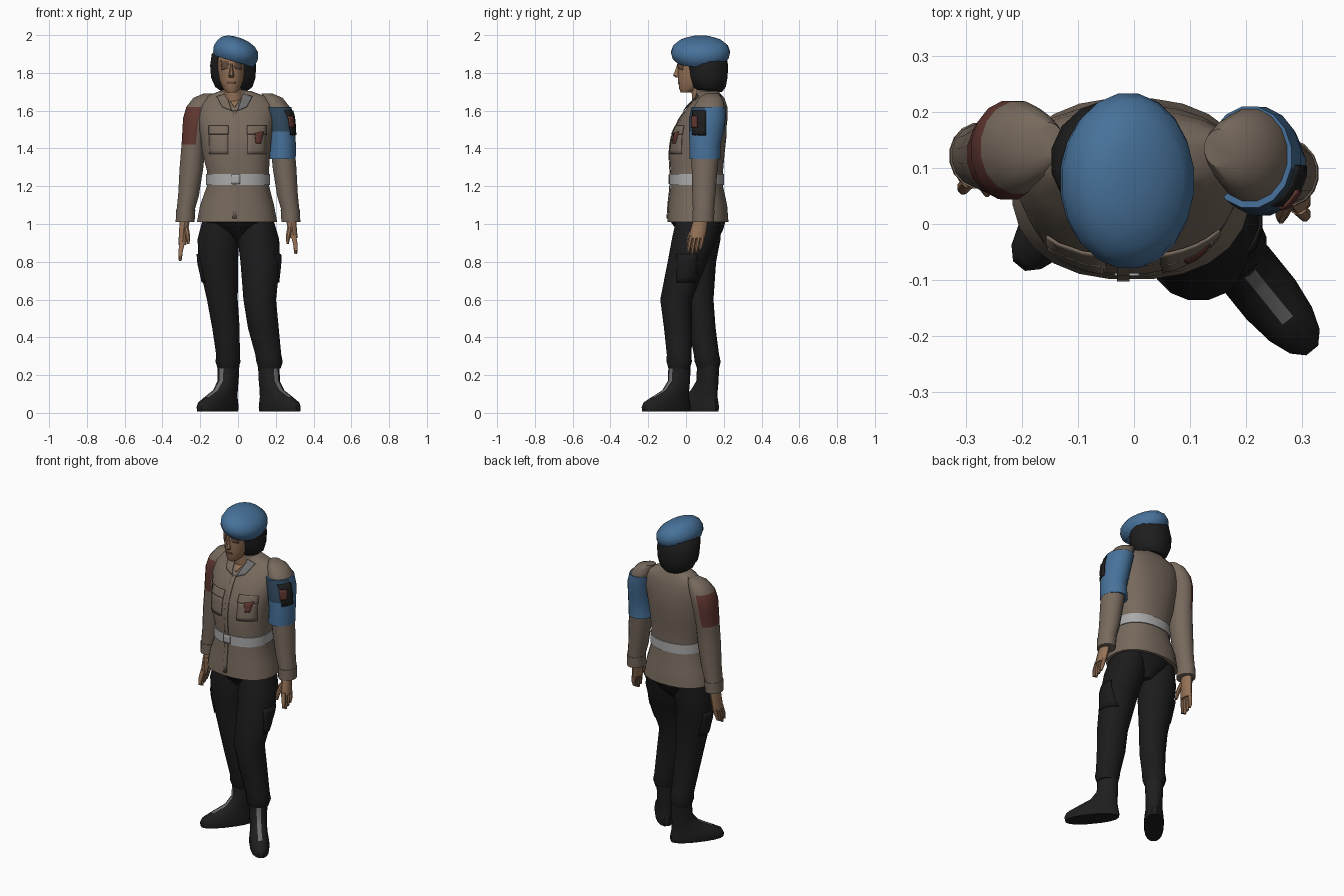
import bpy, bmesh, math
from mathutils import Vector, Matrix
from mathutils.bvhtree import BVHTree

cube = bpy.data.objects.get("Cube")
if cube:
    bpy.data.objects.remove(cube)


def material(name, r, g, b):
    mat = bpy.data.materials.new(name)
    mat.use_nodes = True
    mat.diffuse_color = (r, g, b, 1)
    shader = mat.node_tree.nodes["Principled BSDF"]
    shader.inputs["Base Color"].default_value = (r, g, b, 1)
    shader.inputs["Roughness"].default_value = .9
    return mat


SHIRT = material("khaki brown", .185, .143, .11)
BLUE = material("beret blue", .063, .167, .325)
NAVY = material("dark blue", .03, .065, .11)
TROUSER = material("trouser black", .011, .011, .012)
BLACK = material("soft black", .013, .013, .013)
SKIN = material("skin", .3, .168, .095)
SHADE = material("shadow brown", .13, .075, .05)
BELT = material("belt grey", .4, .4, .4)
RED = material("dark red", .12, .038, .03)
GREY = material("dull grey", .15, .15, .15)


def finish(name, bm, mat):
    mesh = bpy.data.meshes.new(name)
    bmesh.ops.recalc_face_normals(bm, faces=bm.faces)
    bm.to_mesh(mesh)
    bm.free()
    mesh.materials.append(mat)
    for poly in mesh.polygons:
        poly.use_smooth = True
    mesh.set_sharp_from_angle(angle=math.radians(42))
    obj = bpy.data.objects.new(name, mesh)
    bpy.context.scene.collection.objects.link(obj)
    return obj


def loft(name, rings, mat, sides=16, power=2.0, place=None):
    """Skin a stack of horizontal oval rings: centre x, y, z, half width, half depth."""
    bm = bmesh.new()
    loops = []
    for cx, cy, z, rx, ry in rings:
        loop = []
        for k in range(sides):
            a = math.tau * (k + .5) / sides
            c, s = math.cos(a), math.sin(a)
            x = math.copysign(abs(c) ** (2 / power), c)
            y = math.copysign(abs(s) ** (2 / power), s)
            loop.append(bm.verts.new((cx + rx * x, cy + ry * y, z)))
        loops.append(loop)
    for low, high in zip(loops, loops[1:]):
        for k in range(sides):
            j = (k + 1) % sides
            bm.faces.new((low[k], low[j], high[j], high[k]))
    bm.faces.new(loops[0][::-1])
    bm.faces.new(loops[-1])
    if place:
        bm.transform(place)
    return finish(name, bm, mat)


def paint(obj, mat, rule):
    obj.data.materials.append(mat)
    for poly in obj.data.polygons:
        if rule(poly.center, poly.normal):
            poly.material_index = len(obj.data.materials) - 1


def patch(name, target, corners, mat, side=0, lift=.003, cuts=5):
    """Lay a thin four-cornered plate on a part, from the front or from side +1 / -1."""
    bm = bmesh.new()
    bm.from_mesh(target.data)
    tree = BVHTree.FromBMesh(bm)
    bm.free()
    bm = bmesh.new()
    a, b, c, d = [Vector(p) for p in corners]
    ray = Vector((-side, 0, 0)) if side else Vector((0, 1, 0))
    grid = []
    for i in range(cuts + 1):
        row = []
        for j in range(cuts + 1):
            u, z = a.lerp(b, i / cuts).lerp(d.lerp(c, i / cuts), j / cuts)
            start = Vector((side, u, z)) if side else Vector((u, -1, z))
            hit = tree.ray_cast(start, ray)[0]
            row.append(bm.verts.new(hit - ray * lift) if hit else None)
        grid.append(row)
    for i in range(cuts):
        for j in range(cuts):
            quad = (grid[i][j], grid[i + 1][j], grid[i + 1][j + 1], grid[i][j + 1])
            if all(quad):
                bm.faces.new(quad)
    obj = finish(name, bm, mat)
    solid = obj.modifiers.new("thickness", "SOLIDIFY")
    solid.thickness = .005
    solid.offset = 0


def box(x0, x1, z0, z1):
    return (x0, z0), (x1, z0), (x1, z1), (x0, z1)


# Jacket body and belt
jacket = loft("jacket", [
    (-.005, .063, 1.01, .214, .163), (-.005, .062, 1.1, .197, .157), (0, .057, 1.2, .166, .14),
    (0, .057, 1.28, .165, .14), (-.01, .058, 1.38, .182, .148), (-.01, .07, 1.47, .19, .146),
    (-.01, .09, 1.56, .205, .124), (-.01, .11, 1.63, .2, .094), (-.01, .125, 1.67, .175, .066),
    (-.015, .118, 1.705, .08, .055)], SHIRT, 24, 2.3)
belt = loft("belt", [(0, .057, 1.207, .171, .146), (0, .057, 1.265, .17, .146)], BELT, 24, 2.3)
patch("belt_buckle", belt, box(-.035, .01, 1.2, 1.262), BELT)
patch("jacket_placket", jacket, box(-.03, -.008, 1.03, 1.6), SHIRT, cuts=12)
for label, x in (("right", -.103), ("left", .1)):
    patch(label + "_breast_pocket", jacket, box(x - .05, x + .05, 1.37, 1.48), SHIRT)
    patch(label + "_pocket_flap", jacket, box(x - .053, x + .053, 1.475, 1.52), SHIRT, lift=.006)
patch("pocket_badge", jacket, ((.095, 1.425), (.12, 1.425), (.135, 1.49), (.088, 1.48)), RED, lift=.007)

# Neck, open throat and collar
loft("neck", [(-.02, .09, 1.6, .055, .055), (-.025, .08, 1.68, .05, .05),
              (-.03, .075, 1.77, .05, .05)], SKIN)
patch("throat", jacket, ((-.02, 1.62), (-.015, 1.62), (.03, 1.69), (-.07, 1.69)), SKIN)
loft("collar", [(-.018, .115, 1.66, .095, .07), (-.02, .105, 1.71, .068, .06)], SHIRT)
for s, label, mat in ((-1, "right", SHIRT), (1, "left", GREY)):
    tip = [(-.018 + s * u, z) for u, z in ((.015, 1.6), (.065, 1.62), (.095, 1.675), (.045, 1.69))]
    patch(label + "_lapel", jacket, tip, mat, lift=.008)

# Arms: both follow one sleeve shape, the left one swings slightly forward
SLEEVE = [(.155, .135, 1.69, .03, .035), (.182, .13, 1.668, .055, .062), (.207, .125, 1.62, .068, .084),
          (.222, .12, 1.56, .07, .09), (.23, .116, 1.49, .066, .085), (.236, .112, 1.42, .064, .076),
          (.246, .11, 1.3, .064, .07), (.262, .11, 1.15, .056, .062), (.277, .11, 1.075, .049, .057),
          (.28, .11, 1.01, .048, .055)]


def swing(s, z):
    return -.03 * (1.67 - z) if s > 0 else .012


for label, s in (("right", -1), ("left", 1)):
    rings = [(s * x, y + swing(s, z), z, rx, ry) for x, y, z, rx, ry in SLEEVE]
    sleeve = loft(label + "_sleeve", rings, SHIRT)
    cuff = [(x, y, z, rx + .003, ry + .003) for x, y, z, rx, ry in rings[-2:]]
    loft(label + "_cuff", cuff, SHIRT)
    if s < 0:
        paint(sleeve, RED, lambda c, n: 1.42 < c.z < 1.6 and n.x < -.1 - n.y * .35)
    else:
        band = [(x, y - .004, z, rx + .008, ry + .008) for x, y, z, rx, ry in rings[2:6]]
        x, y, z, rx, ry = band[-1]
        band.append((x - .004, y, z - .075, rx + .003, ry))
        armband = loft("armband", band, BLUE)
        paint(armband, NAVY, lambda c, n: n.y < -.1 and c.z > 1.49)
        patch("armband_badge", armband, box(.015, .105, 1.47, 1.6), BLACK, side=1)
        patch("armband_emblem", armband, box(.028, .06, 1.51, 1.57), RED, side=1, lift=.007)

    # Hand: palm, four fingers and a thumb
    y, drop = (.07, 0) if s > 0 else (.118, .035)
    loft(label + "_palm", [(s * .28, y + .01, 1.03, .028, .036), (s * .286, y, .985, .026, .042),
                           (s * .295, y - .012, .925 - drop, .022, .043)], SKIN, 10)
    for k in range(4):
        fy = y - .042 + k * .021
        tip = .84 + abs(k - 1) * .012 - drop
        loft(f"{label}_finger_{k + 1}", [(s * .294, fy, .94 - drop, .015, .012),
                                         (s * .304, fy - .01, .89 - drop, .013, .012),
                                         (s * .306, fy - .016, tip, .008, .008)], SKIN, 8)
    loft(label + "_thumb", [(s * .275, y - .025, .985, .015, .016), (s * .265, y - .05, .935, .013, .014),
                            (s * .263, y - .062, .895, .007, .008)], SKIN, 8)

# Trouser legs with thigh pockets
right_leg = loft("right_trouser_leg", [
    (-.1, .075, 1.02, .09, .115), (-.104, .07, .92, .112, .115), (-.105, .066, .8, .107, .095),
    (-.083, .07, .6, .083, .077), (-.064, .085, .45, .074, .073), (-.053, .108, .31, .064, .068),
    (-.053, .115, .27, .067, .07), (-.053, .117, .235, .056, .059)], TROUSER)
left_leg = loft("left_trouser_leg", [
    (.1, .065, 1.02, .09, .12), (.108, .045, .92, .112, .122), (.118, .008, .8, .107, .107),
    (.115, -.052, .6, .088, .086), (.134, -.042, .45, .083, .076), (.16, -.036, .31, .07, .067),
    (.167, -.036, .27, .071, .068), (.167, -.036, .235, .06, .058)], TROUSER)
loft("trouser_seat", [(0, .08, .9, .04, .06), (0, .075, .96, .11, .12), (0, .063, 1.015, .2, .15)], TROUSER)
patch("right_thigh_pocket", right_leg, box(.02, .12, .69, .84), TROUSER, side=-1, lift=.005)
patch("left_thigh_pocket", left_leg, box(-.05, .06, .69, .84), TROUSER, side=1, lift=.005)

# Boots, turned outwards, with grey lacing up the ankle
BOOT = [(0, -.092, .008, .054, .155), (0, -.092, .03, .057, .158), (0, -.088, .055, .055, .15),
        (0, -.062, .085, .05, .118), (0, -.026, .12, .048, .08), (0, -.004, .17, .05, .06),
        (0, 0, .26, .054, .058)]
for label, x, y, turn in (("right", -.05, .117, -39), ("left", .163, -.034, 39)):
    place = Matrix.Translation((x, y, 0)) @ Matrix.Rotation(math.radians(turn), 4, "Z")
    boot = loft(label + "_boot", BOOT, BLACK, power=2.3, place=place)
    ahead = place.to_3x3() @ Vector((0, -1, 0))
    aside = place.to_3x3() @ Vector((1, 0, 0))
    paint(boot, GREY, lambda c, n: c.z > .09 and n.dot(ahead) > 0
          and abs((c - place.translation).dot(aside)) < .02)

# Head with nose, eye sockets and lips
head = loft("head", [
    (-.033, .002, 1.695, .026, .03), (-.034, .018, 1.715, .046, .055), (-.035, .04, 1.76, .064, .083),
    (-.035, .05, 1.82, .073, .095), (-.035, .055, 1.87, .075, .1), (-.035, .06, 1.92, .068, .09)], SKIN)
loft("nose", [(-.035, -.042, 1.775, .014, .012), (-.035, -.05, 1.787, .016, .02),
              (-.035, -.044, 1.815, .01, .014), (-.035, -.038, 1.85, .007, .008)], SKIN, 8)
patch("lips", head, box(-.055, -.015, 1.745, 1.755), SHADE, lift=0)
for label, s in (("right", -1), ("left", 1)):
    socket = [(-.035 + s * u, z) for u, z in ((.018, 1.825), (.05, 1.815), (.055, 1.865), (.015, 1.86))]
    patch(label + "_eye_socket", head, socket, SHADE, lift=0)

# Bobbed hair
loft("hair", [
    (-.02, .128, 1.7, .065, .065), (-.022, .122, 1.725, .1, .09), (-.025, .117, 1.775, .12, .105),
    (-.026, .113, 1.84, .124, .112), (-.026, .1, 1.9, .115, .115), (-.026, .1, 1.94, .08, .08)], BLACK)

# Beret, sloping down towards the left ear
tilt = Matrix.Translation((-.025, .077, 1.862)) @ Matrix.Rotation(math.radians(17), 4, "Y")
loft("beret", [
    (0, 0, 0, .108, .132), (0, 0, .02, .119, .15), (0, 0, .05, .124, .158), (0, 0, .083, .114, .146),
    (-.005, 0, .108, .09, .115), (-.01, 0, .123, .055, .07), (-.01, 0, .128, .02, .025)],
    BLUE, 20, place=tilt)
